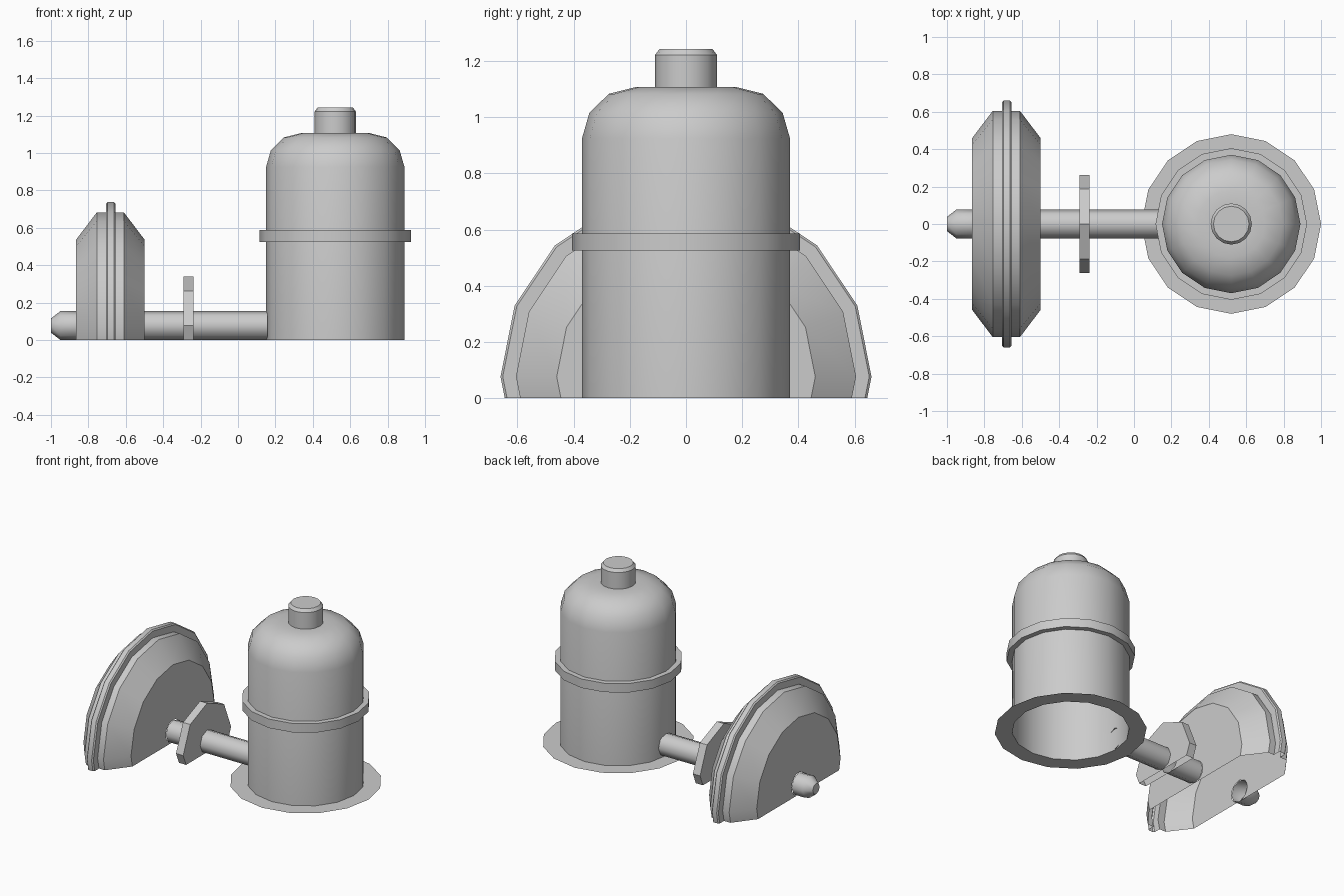
import bpy, bmesh, math

if "Cube" in bpy.data.objects:
    bpy.data.objects.remove(bpy.data.objects["Cube"])

TANK_X = 0.52     # tank centre
AXLE_Z = 0.077    # axle height


def lathe(name, profile, sides, axis, smooth=32):
    """Revolve (radius, position) points round a z axis at the tank or the x axle,
    and trim everything below the ground, leaving the shell open."""
    bm = bmesh.new()
    rings = []
    for r, t in profile:
        ring = []
        for k in range(sides):
            a = 2 * math.pi * k / sides
            c, s = r * math.cos(a), r * math.sin(a)
            co = (TANK_X + c, s, t) if axis == 'Z' else (t, c, AXLE_Z + s)
            ring.append(bm.verts.new(co))
        rings.append(ring)
    for lo, hi in zip(rings, rings[1:]):
        for k in range(sides):
            n = (k + 1) % sides
            bm.faces.new((lo[k], lo[n], hi[n], hi[k]))
    bmesh.ops.remove_doubles(bm, verts=bm.verts[:], dist=1e-5)
    if axis == 'X':
        bmesh.ops.bisect_plane(bm, geom=bm.verts[:] + bm.edges[:] + bm.faces[:],
                               dist=1e-5, plane_co=(0, 0, 0),
                               plane_no=(0, 0, 1), clear_inner=True)
    me = bpy.data.meshes.new(name)
    bm.to_mesh(me)
    bm.free()
    ob = bpy.data.objects.new(name, me)
    bpy.context.collection.objects.link(ob)
    if smooth:
        bpy.ops.object.select_all(action='DESELECT')
        ob.select_set(True)
        bpy.context.view_layer.objects.active = ob
        bpy.ops.object.shade_smooth_by_angle(angle=math.radians(smooth))
    return ob


# Tank: open-bottomed domed shell, with knob, band and flat base flange
lathe("tank_dome", [(0.37, 0), (0.37, 0.925), (0.344, 1.015), (0.275, 1.083),
                    (0.18, 1.107), (0.11, 1.107)], 16, 'Z')
lathe("tank_knob", [(0.11, 1.107), (0.11, 1.222), (0.095, 1.242), (0, 1.242)], 16, 'Z')
lathe("tank_band", [(0.37, 0.525), (0.405, 0.525), (0.405, 0.587), (0.37, 0.587)], 16, 'Z')
lathe("base_flange", [(0.48, 0), (0.37, 0)], 16, 'Z')

# Half-sunk wheel with chamfered sides and a raised rim
R = AXLE_Z
lathe("wheel", [(R, -0.865), (0.46, -0.865), (0.605, -0.755), (0.605, -0.705),
                (0.652, -0.705), (0.66, -0.697), (0.66, -0.663), (0.652, -0.655),
                (0.605, -0.655), (0.605, -0.61), (0.46, -0.5), (R, -0.5)], 16, 'X')

# Collar plate on the axle
lathe("collar_plate", [(R, -0.292), (0.263, -0.292), (0.263, -0.237), (R, -0.237)],
      8, 'X', smooth=0)

# Axle: chamfered tip outside the wheel, then the shafts up to the collar and tank
lathe("axle_tip", [(0, -1.0), (0.038, -1.0), (R, -0.95), (R, -0.865)], 8, 'X', smooth=46)
lathe("axle_outer_shaft", [(R, -0.5), (R, -0.292)], 8, 'X', smooth=46)
lathe("axle_inner_shaft", [(R, -0.237), (R, 0.158)], 8, 'X', smooth=46)
